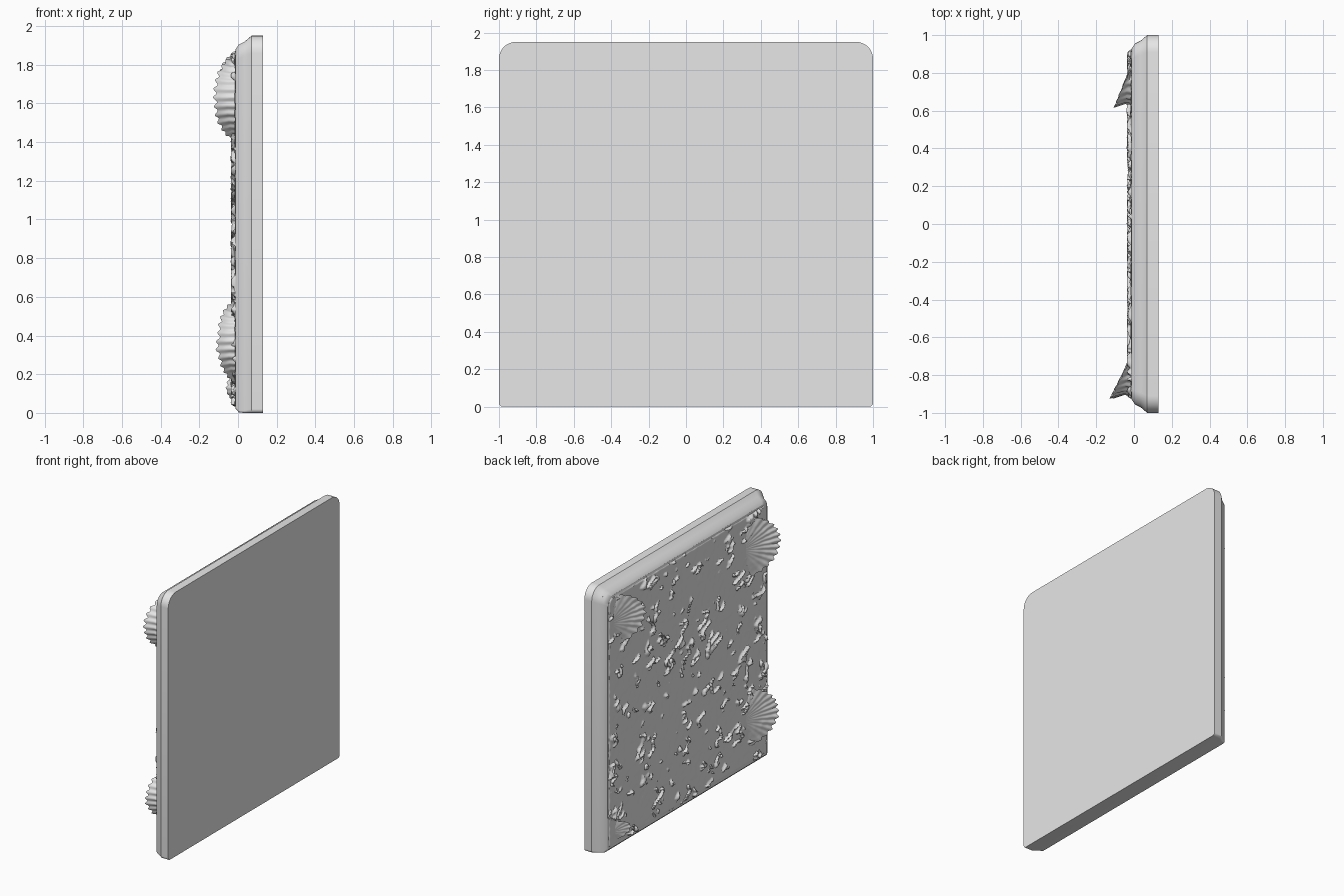
import bpy, bmesh, math
from mathutils import Vector, noise

cube = bpy.data.objects.get("Cube")
if cube:
    bpy.data.objects.remove(cube, do_unlink=True)

GREY = (0.8, 0.8, 0.8, 1)
stone = bpy.data.materials.new("plain_grey")
stone.use_nodes = True
stone.diffuse_color = GREY
stone.node_tree.nodes["Principled BSDF"].inputs["Base Color"].default_value = GREY

HEIGHT = 1.95
FACE = -0.012   # x of the textured face


def finish(bm, name, angle=35, recalc=True):
    if recalc:
        bmesh.ops.recalc_face_normals(bm, faces=bm.faces)
    mesh = bpy.data.meshes.new(name)
    bm.to_mesh(mesh)
    bm.free()
    mesh.materials.append(stone)
    mesh.shade_smooth()
    mesh.set_sharp_from_angle(angle=math.radians(angle))
    obj = bpy.data.objects.new(name, mesh)
    bpy.context.collection.objects.link(obj)
    return obj


def outline(inset, bottom):
    """Rounded square in (y, z): large radius on top, small one below."""
    half, top = 1 - inset, HEIGHT - inset
    points = []
    for cy, z, r, start in ((1, top, 0.09, 0), (-1, top, 0.09, 90),
                            (-1, bottom, 0.02, 180), (1, bottom, 0.02, 270)):
        r = max(r - inset * 0.4, 0.012)
        cz = z - r if start < 180 else z + r
        for i in range(9):
            a = math.radians(start + i * 90 / 8)
            points.append((cy * (half - r) + r * math.cos(a), cz + r * math.sin(a)))
    return points


# Backing plate: full-size rim, then a soft chamfer towards the textured face
def build_plate():
    bm = bmesh.new()
    loops = []
    for x, inset, bottom in ((0.13, 0, 0), (0.07, 0, 0), (0.035, 0.03, 0),
                             (0.005, 0.045, 0.002), (FACE, 0.07, 0.02)):
        loops.append([bm.verts.new((x, y, z)) for y, z in outline(inset, bottom)])
    for a, b in zip(loops, loops[1:]):
        for i in range(len(a)):
            j = (i + 1) % len(a)
            bm.faces.new((a[i], a[j], b[j], b[i]))
    bm.faces.new(loops[0])
    bm.faces.new(loops[-1])
    finish(bm, "backing_plate", 30)


def smooth(v, lo, hi):
    t = min(max((v - lo) / (hi - lo), 0), 1)
    return t * t * (3 - 2 * t)


def roughness(y, z):
    """Gentle swell with broken, branching ridges."""
    p = Vector((y, z, 3.7))
    warp = noise.noise(p * 14) * 0.05
    q = Vector((y * 0.8 + z * 0.6 + warp, (z * 0.8 - y * 0.6) * 0.6 - warp, 1.3))
    vein = smooth(1 - abs(noise.noise(q * 13)), 0.86, 0.97)
    patch = smooth(noise.noise(p * 11), 0.08, 0.3)
    return 0.003 * noise.noise(p * 5) + 0.003 * noise.noise(p * 24) + 0.02 * vein * patch


# Textured face: displaced grid whose border sinks into the plate
def build_relief():
    bm = bmesh.new()
    bmesh.ops.create_grid(bm, x_segments=240, y_segments=240, size=1)
    low, high = 0.012, 1.89
    for v in bm.verts:
        y = v.co.x * 0.945
        z = low + (high - low) * (v.co.y + 1) / 2
        corner = 0.07 - math.hypot(max(abs(y) - 0.875, 0), max(z - 1.82, 0))
        edge = min(corner, 0.945 - abs(y), z - low, high - z)
        rise = smooth(edge, 0, 0.035)
        x = FACE - 0.004 + 0.035 * (1 - rise) - roughness(y, z) * rise
        v.co = (x, y, z)
    bmesh.ops.recalc_face_normals(bm, faces=bm.faces)
    if sum(f.normal.x for f in bm.faces) > 0:
        bmesh.ops.reverse_faces(bm, faces=bm.faces)
    finish(bm, "rough_face", 40, recalc=False)


# Ribbed shell: a fan rising from its hinge to a raised margin, then a wall back down
def build_shell(name, hinge_y, z, toward, length, width, height, ribs):
    bm = bmesh.new()
    rows = [(i / 14, (i / 14) ** 1.35) for i in range(1, 15)]
    rows += [(0.97, 0.75), (0.93, 0.4), (0.95, -0.1)]
    columns = ribs * 6
    grid = []
    for t, rise in rows:
        row = []
        for i in range(columns + 1):
            u = 2 * i / columns - 1
            a = u * 1.3
            rib = math.cos(u * math.pi * ribs)
            wob = noise.noise(Vector((u * 4, t * 9, z * 5)))
            reach = t * (1 + 0.02 * rib * t)
            h = height * math.cos(u * math.pi / 2) ** 0.8 if abs(u) < 1 else 0
            h *= rise * (1 + 0.09 * rib * t + 0.08 * wob)
            row.append(bm.verts.new((FACE + 0.002 - h,
                                     hinge_y + toward * length * math.cos(a) * reach,
                                     z + width * math.sin(a) * reach)))
        grid.append(row)
    hinge = bm.verts.new((FACE, hinge_y, z))
    for i in range(columns):
        bm.faces.new((hinge, grid[0][i], grid[0][i + 1]))
        for a, b in zip(grid, grid[1:]):
            bm.faces.new((a[i], b[i], b[i + 1], a[i + 1]))
    bmesh.ops.recalc_face_normals(bm, faces=bm.faces)
    if sum(f.normal.x * f.calc_area() for f in bm.faces) > 0:
        bmesh.ops.reverse_faces(bm, faces=bm.faces)
    finish(bm, name, 40, recalc=False)


build_plate()
build_relief()
build_shell("upper_front_shell", -0.64, 1.63, -1, 0.28, 0.23, 0.11, 13)
build_shell("lower_front_shell", -0.64, 0.37, -1, 0.28, 0.22, 0.095, 13)
build_shell("upper_rear_shell", 0.90, 1.68, -1, 0.28, 0.19, 0.09, 11)
build_shell("small_lower_shell", 0.88, 0.13, -1, 0.15, 0.07, 0.05, 6)
